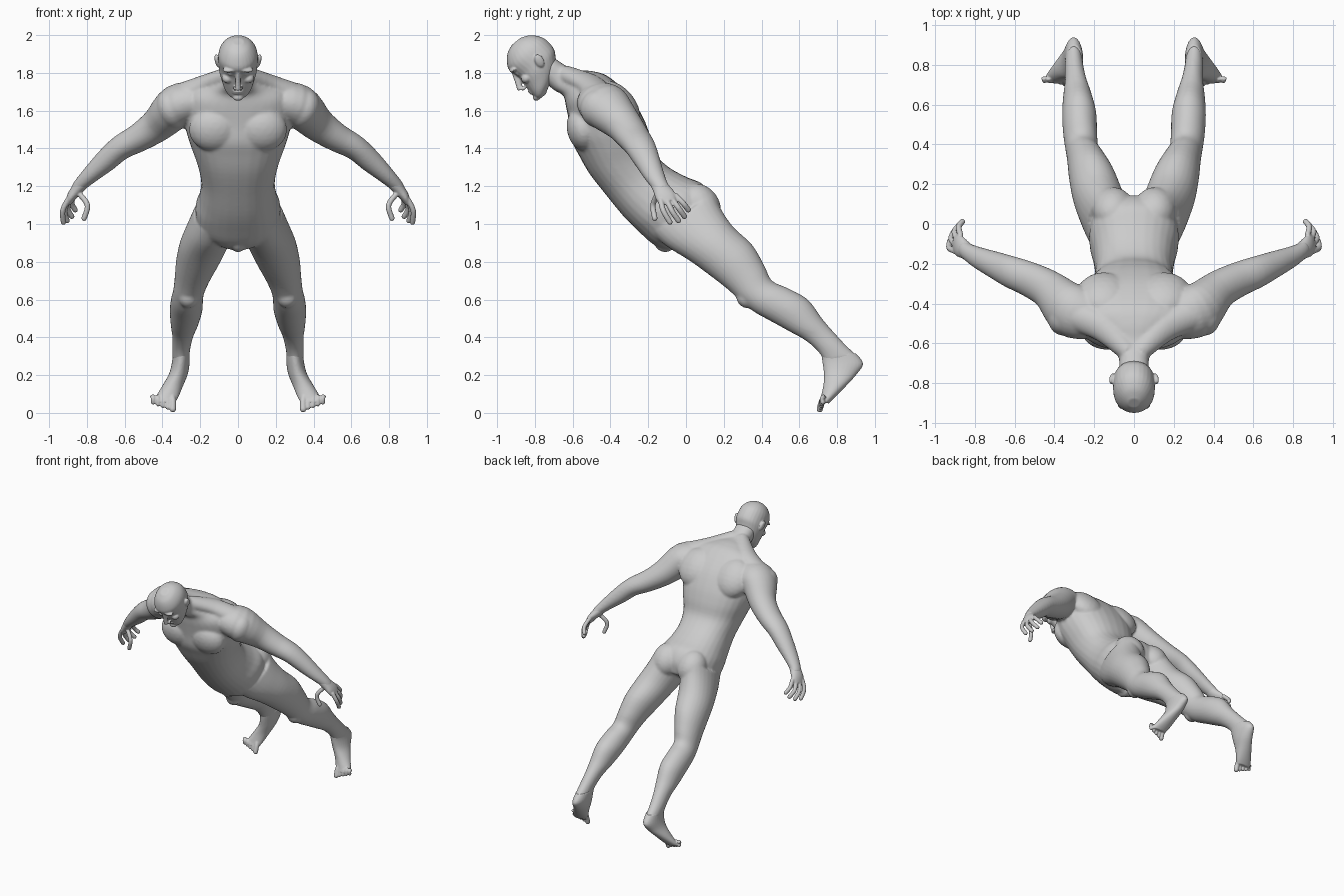
import bpy, bmesh, math
from mathutils import Vector, Matrix

if "Cube" in bpy.data.objects:
    bpy.data.objects.remove(bpy.data.objects["Cube"])

skin = bpy.data.materials.new("plain grey")
skin.use_nodes = True
GREY = (0.6, 0.6, 0.6, 1)
skin.diffuse_color = GREY
skin.node_tree.nodes["Principled BSDF"].inputs["Base Color"].default_value = GREY

LEAN = 0.69  # forward lean of head and trunk
SIDES = 28


def refine(rows, steps=4):
    """Catmull-Rom interpolation of rows of numbers."""
    out = []
    last = len(rows) - 1
    for i in range(last):
        p0, p1, p2, p3 = (rows[min(max(k, 0), last)] for k in range(i - 1, i + 3))
        for s in range(steps):
            t = s / steps
            out.append([b + t * ((c - a) + t * (2 * a - 5 * b + 4 * c - d + t * (3 * (b - c) + d - a))) / 2
                        for a, b, c, d in zip(p0, p1, p2, p3)])
    return out + [list(rows[-1])]


def skin_rings(bm, rings, power=1.0):
    """Closed skin over rings given as centre, half axis, half axis."""
    loops = []
    for centre, a, b in rings:
        loop = []
        for k in range(SIDES):
            ang = math.tau * k / SIDES
            c, s = math.cos(ang), math.sin(ang)
            c = math.copysign(abs(c) ** power, c)
            s = math.copysign(abs(s) ** power, s)
            loop.append(bm.verts.new(centre + a * c + b * s))
        loops.append(loop)
    faces = [bm.faces.new(loops[0]), bm.faces.new(loops[-1][::-1])]
    for lo, hi in zip(loops, loops[1:]):
        for k in range(SIDES):
            n = (k + 1) % SIDES
            faces.append(bm.faces.new((lo[k], hi[k], hi[n], lo[n])))
    bmesh.ops.recalc_face_normals(bm, faces=faces)


def trunk(bm, rows, side=1, power=1.0):
    """Rows: front y, z, back y, z, centre x, half width."""
    rings = []
    for fy, fz, by, bz, x, w in refine(rows):
        front, back = Vector((x * side, fy, fz)), Vector((x * side, by, bz))
        rings.append(((front + back) / 2, Vector((w, 0, 0)), (front - back) / 2))
    skin_rings(bm, rings, power)


def limb(bm, rows, side=1):
    """Rows: x, y, z, radius along y, radius across."""
    rows = refine(rows)
    pts = [Vector((r[0] * side, r[1], r[2])) for r in rows]
    rings = []
    for i, p in enumerate(pts):
        t = (pts[min(i + 1, len(pts) - 1)] - pts[max(i - 1, 0)]).normalized()
        across = t.cross(Vector((0, 1, 0))).normalized()
        rings.append((p, across.cross(t) * rows[i][3], across * rows[i][4]))
    skin_rings(bm, rings)


def digit(bm, points, radius, side):
    """Finger or toe with a rounded tip."""
    limb(bm, [(*p, radius, radius) for p in points], side)
    x, y, z = points[-1]
    blob(bm, (x * side, y, z), (radius,) * 3)


def blob(bm, at, size, turn=0.0, yaw=0.0):
    m = (Matrix.Translation(at) @ Matrix.Rotation(turn, 4, "X") @ Matrix.Rotation(yaw, 4, "Y")
         @ Matrix.Diagonal((*size, 1)))
    bmesh.ops.create_icosphere(bm, subdivisions=3, radius=1, matrix=m)


def finish(bm, name, voxel, smoothing):
    """Fuse the overlapping volumes into one smooth surface."""
    mesh = bpy.data.meshes.new(name)
    bm.to_mesh(mesh)
    bm.free()
    mesh.materials.append(skin)
    obj = bpy.data.objects.new(name, mesh)
    bpy.context.scene.collection.objects.link(obj)
    fuse = obj.modifiers.new("fuse", "REMESH")
    fuse.mode = "VOXEL"
    fuse.voxel_size = voxel
    fuse.use_smooth_shade = True
    soft = obj.modifiers.new("soften", "SMOOTH")
    soft.factor = 0.5
    soft.iterations = smoothing


# Trunk and neck
body = bmesh.new()
trunk(body, [
    (-.77, 1.77, -.70, 1.88, 0, .075), (-.70, 1.71, -.60, 1.82, 0, .082),
    (-.65, 1.68, -.50, 1.81, 0, .16), (-.635, 1.62, -.41, 1.78, 0, .26),
    (-.615, 1.52, -.30, 1.68, 0, .285), (-.60, 1.43, -.23, 1.57, 0, .275),
    (-.565, 1.36, -.19, 1.47, 0, .25), (-.51, 1.265, -.16, 1.37, 0, .215),
    (-.42, 1.15, -.09, 1.30, 0, .195), (-.33, 1.04, 0, 1.25, 0, .205),
    (-.25, .96, .09, 1.21, 0, .225), (-.17, .89, .14, 1.13, 0, .21),
    (-.09, .86, .14, 1.04, 0, .13)], power=0.88)
blob(body, (0, -.11, .91), (.045, .06, .06), LEAN)

for side in (1, -1):
    # Chest, upper back and seat muscles
    blob(body, (side * .125, -.545, 1.50), (.135, .085, .12), .25)
    blob(body, (side * .15, -.36, 1.63), (.14, .09, .15), LEAN)
    blob(body, (side * .105, .075, 1.10), (.105, .10, .125), LEAN)
    # Sloping neck muscle
    limb(body, [(.03, -.64, 1.79, .05, .05), (.16, -.52, 1.745, .07, .05),
                (.29, -.46, 1.68, .08, .07)], side)
    # Leg
    trunk(body, [
        (-.18, .95, .15, 1.16, .125, .11), (-.10, .88, .185, 1.08, .145, .125),
        (.02, .805, .25, .985, .18, .127), (.13, .725, .35, .89, .212, .115),
        (.22, .655, .415, .78, .24, .095), (.29, .59, .455, .70, .26, .083),
        (.36, .535, .54, .66, .27, .085), (.45, .485, .645, .60, .275, .086),
        (.55, .43, .72, .50, .284, .072), (.63, .385, .78, .43, .292, .056),
        (.695, .33, .85, .355, .30, .048), (.735, .27, .91, .30, .303, .044)], side)
    blob(body, (side * .262, .315, .605), (.05, .045, .055), LEAN)
    # Shoulder and arm
    limb(body, [
        (.22, -.46, 1.65, .12, .10), (.32, -.43, 1.625, .135, .115),
        (.42, -.335, 1.53, .10, .092), (.52, -.28, 1.46, .088, .076),
        (.62, -.24, 1.405, .08, .066), (.70, -.205, 1.335, .068, .06),
        (.78, -.17, 1.262, .055, .046), (.835, -.14, 1.208, .044, .036),
        (.86, -.12, 1.175, .042, .03)], side)
    blob(body, (side * .345, -.455, 1.61), (.085, .105, .11), LEAN, side * .4)
finish(body, "body", .009, 5)

# Head, shaped upright and then tilted
head = bmesh.new()
profile = [(.125, -.03, .03, .03), (.105, -.075, .075, .065), (.07, -.108, .11, .092),
           (.03, -.125, .128, .104), (-.03, -.112, .13, .104), (-.07, -.112, .11, .10),
           (-.11, -.114, .08, .088), (-.15, -.113, .02, .072), (-.175, -.11, -.03, .052),
           (-.19, -.095, -.055, .03)]
trunk(head, [(front, z, back, z, 0, w) for z, front, back, w in profile], power=0.95)
limb(head, [(0, -.112, .005, .014, .012), (0, -.126, -.04, .016, .013),
            (0, -.146, -.088, .016, .017)])
for z, depth in ((-.124, .011), (-.138, .01)):
    blob(head, (0, -.111, z), (.03, depth, .007))
blob(head, (0, -.106, -.172), (.028, .018, .018))
for side in (1, -1):
    blob(head, (side * .04, -.106, .022), (.042, .022, .012), 0, side * .15)
    blob(head, (side * .038, -.094, -.012), (.018, .018, .012))
    blob(head, (side * .055, -.08, -.06), (.03, .03, .026))
    blob(head, (side * .014, -.128, -.092), (.011, .014, .01))
    blob(head, (side * .11, .03, -.032), (.013, .024, .038), -.2, side * .2)
bmesh.ops.transform(head, verts=head.verts,
                    matrix=Matrix.Translation((0, -.82, 1.87)) @ Matrix.Rotation(LEAN, 4, "X"))
finish(head, "head", .005, 3)

FINGERS = [
    [(.90, -.135, 1.13), (.928, -.12, 1.07), (.924, -.085, 1.01)],
    [(.895, -.105, 1.13), (.918, -.075, 1.07), (.905, -.04, 1.018)],
    [(.885, -.08, 1.14), (.902, -.04, 1.085), (.88, -.008, 1.04)],
    [(.87, -.06, 1.155), (.88, -.015, 1.11), (.862, .012, 1.075)],
    [(.84, -.15, 1.16), (.797, -.175, 1.10), (.815, -.165, 1.03)]]

for side, word in ((1, "left"), (-1, "right")):
    # Hand with four fingers and a thumb
    hand = bmesh.new()
    limb(hand, [(.82, -.15, 1.22, .042, .035), (.85, -.13, 1.185, .046, .032),
                (.878, -.11, 1.15, .054, .026), (.897, -.095, 1.115, .045, .018)], side)
    for path in FINGERS:
        digit(hand, path, .0145, side)
    finish(hand, word + "_hand", .005, 2)

    # Foot with five toes
    foot = bmesh.new()
    trunk(foot, [(.715, .32, .90, .315, .30, .044), (.722, .27, .938, .26, .303, .047),
                 (.73, .21, .90, .20, .316, .05), (.728, .15, .845, .14, .345, .055),
                 (.715, .09, .787, .08, .375, .06), (.705, .06, .755, .05, .39, .058)], side)
    for k in range(5):
        x = .345 + .026 * k
        digit(foot, [(x + .005, .735, .09), (x, .72, .06 + .004 * k),
                     (x, .708 + .004 * k, .02 + .009 * k)], .017 if k == 0 else .0125, side)
    finish(foot, word + "_foot", .005, 2)
